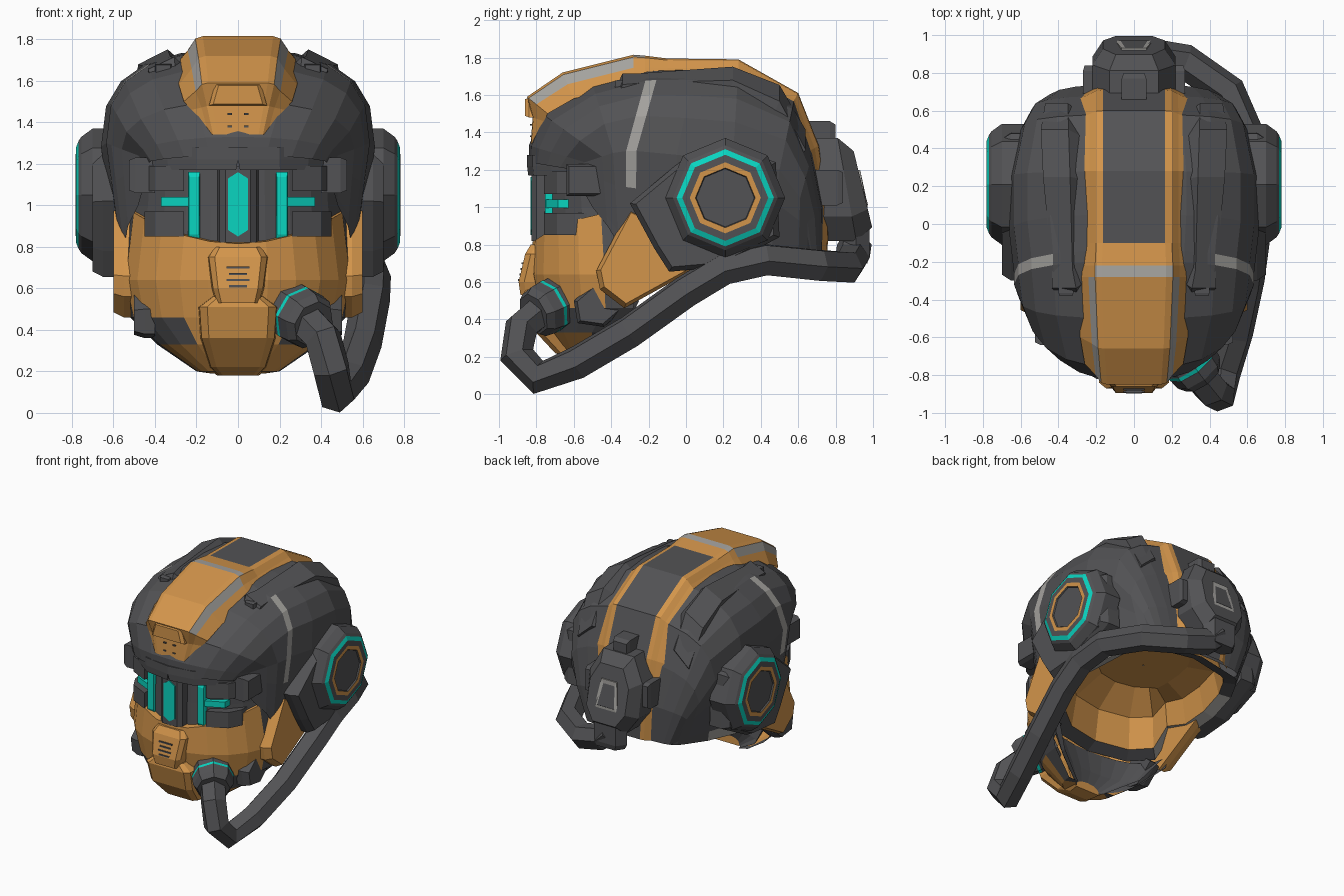
import bpy, bmesh, math
from mathutils import Vector

if "Cube" in bpy.data.objects:
    bpy.data.objects.remove(bpy.data.objects["Cube"])


def material(name, rgb):
    m = bpy.data.materials.new(name)
    m.diffuse_color = (*rgb, 1)
    m.use_nodes = True
    m.node_tree.nodes["Principled BSDF"].inputs["Base Color"].default_value = m.diffuse_color
    return m


DARK = material("dark grey", (0.085, 0.085, 0.09))
ORANGE = material("orange", (0.65, 0.30, 0.07))
GREY = material("light grey", (0.37, 0.36, 0.34))
CYAN = material("cyan", (0.003, 0.66, 0.53))


def loft(name, rings, mats, rule=lambda i, j: 0, closed=True, mirror=False):
    """Skin a list of rings; rule(i, j) picks the material of each quad."""
    bm = bmesh.new()
    vs = [[bm.verts.new(p) for p in r] for r in rings]
    n = len(rings[0])
    for i in range(len(rings) - 1):
        for j in range(n if closed else n - 1):
            k = (j + 1) % n
            f = bm.faces.new((vs[i][j], vs[i][k], vs[i + 1][k], vs[i + 1][j]))
            f.material_index = rule(i, j)
    if closed:
        bm.faces.new(vs[0][::-1])
        bm.faces.new(vs[-1])
    bmesh.ops.remove_doubles(bm, verts=bm.verts, dist=0.0005)
    bmesh.ops.recalc_face_normals(bm, faces=bm.faces)
    me = bpy.data.meshes.new(name)
    bm.to_mesh(me)
    bm.free()
    for m in mats:
        me.materials.append(m)
    ob = bpy.data.objects.new(name, me)
    bpy.context.collection.objects.link(ob)
    if mirror:
        mod = ob.modifiers.new("mirror", 'MIRROR')
        mod.merge_threshold = 0.002
    return ob


def prism(name, pts, axis, lo, hi, mat, bevel=0.0, scale=0.85, mirror=False):
    """Extrude a 2D outline from lo to hi along an axis, with a chamfer at hi."""
    cu = sum(p[0] for p in pts) / len(pts)
    cv = sum(p[1] for p in pts) / len(pts)
    d = math.copysign(bevel, hi - lo)
    levels = [(lo, 1), (hi - d, 1)] + ([(hi, scale)] if bevel else [])
    put = {'x': lambda u, v, w: (w, u, v), 'y': lambda u, v, w: (u, w, v),
           'z': lambda u, v, w: (u, v, w)}[axis]
    rings = [[put(cu + (u - cu) * s, cv + (v - cv) * s, w) for u, v in pts] for w, s in levels]
    return loft(name, rings, [mat], mirror=mirror)


def rect(u0, u1, v0, v1):
    return [(u0, v0), (u1, v0), (u1, v1), (u0, v1)]


def revolve(name, origin, axis, profile, mats, rule, n=8, mirror=False):
    q = Vector(axis).to_track_quat('Z', 'Y')
    rings = [[Vector(origin) + q @ Vector((r * math.cos(k * math.tau / n), r * math.sin(k * math.tau / n), d))
              for k in range(n)] for r, d in profile]
    return loft(name, rings, mats, rule, mirror=mirror)


# Main shell: spine point (y,z), widest point (x,y,z), lower edge point (x,y,z) per station
stations = [
    (-.84, 1.24, .44, -.60, 1.20, .44, -.58, 1.14),
    (-.84, 1.33, .48, -.54, 1.24, .48, -.50, 1.00),
    (-.77, 1.50, .56, -.45, 1.27, .53, -.42, 0.90),
    (-.50, 1.66, .61, -.39, 1.29, .55, -.36, 0.80),
    (-.20, 1.74, .635, -.32, 1.30, .56, -.32, 0.75),
    (-.14, 1.745, .635, -.265, 1.30, .56, -.27, 0.73),
    (0.05, 1.75, .66, -.05, 1.28, .57, -.05, 0.66),
    (0.28, 1.74, .66, 0.25, 1.25, .55, 0.20, 0.66),
    (0.58, 1.58, .60, 0.50, 1.20, .50, 0.45, 0.69),
    (0.68, 1.30, .54, 0.61, 1.05, .42, 0.60, 0.70),
    (0.74, 1.00, .46, 0.65, 0.92, .38, 0.65, 0.70),
    (0.73, 0.72, .36, 0.68, 0.71, .34, 0.67, 0.70)]
rings = []
for i, (py, pz, w, cy, cz, bx, by, bz) in enumerate(stations):
    ring = []
    p = (1, .95, .85)[i] if i < 3 else .74
    for k in range(6):
        a = k * math.pi / 10
        s, c = math.sin(a) ** p, max(math.cos(a), 0) ** p
        ring.append((w * s, cy + (py - cy) * c, cz + (pz - cz) * c))
    for t in (0.35, 0.85, 1):
        ring.append((w + (bx - w) * t, cy + (by - cy) * t, cz + (bz - cz) * t))
    rings.append(ring)
loft("helmet_shell", rings, [DARK, ORANGE, GREY],
     lambda i, j: 2 if (i == 4 and 2 <= j <= 5) or (i in (6, 7) and j == 7) else 0,
     closed=False, mirror=True)

# Neck opening: rim follows the jaw and shell edges, padding rises to an orange ceiling
rim = [(0, -.50, .50), (.30, -.44, .50), (.46, -.32, .52)] + [s[5:] for s in stations[5:]] + [(0, .73, .71)]
rings = [[(x * s, .1 + (y - .1) * s, z + lift + (.65 - z) * flat) for x, y, z in rim]
         for s, lift, flat in ((1, 0, 0), (.86, .03, .1), (.80, .22, .4), (.5, .27, 1), (.01, .27, 1))]
loft("neck_lining", rings, [ORANGE, GREY, DARK],
     lambda i, j: 0 if i else (1 if j in (2, 3, 4, 5) else 2), closed=False, mirror=True)

# Crest: top (y,z), base (y,z), width scale
crest = [
    (-.83, 1.34, -.79, 1.34, .60), (-.82, 1.48, -.76, 1.46, .75), (-.85, 1.59, -.74, 1.50, .87),
    (-.66, 1.72, -.60, 1.58, .95), (-.28, 1.815, -.28, 1.66, 1.03), (-.22, 1.81, -.22, 1.67, 1.03),
    (-.10, 1.795, -.10, 1.68, 1.0), (.28, 1.79, .28, 1.69, 1.0), (.60, 1.61, .56, 1.54, 1.0),
    (.71, 1.33, .66, 1.30, .99), (.765, 1.0, .71, 1.0, .93), (.755, .72, .70, .72, .85)]
rings = [[(x * s, ty + (by - ty) * t, tz + (bz - tz) * t)
          for x, t in ((0, 0), (.165, 0), (.20, .08), (.235, .45), (.30, 1))] for ty, tz, by, bz, s in crest]


def crest_colour(i, j):
    if i == 4 and j < 2 or i in (2, 3) and j == 2:
        return 2
    return 1 if i >= 6 and j == 0 else 0


loft("crest", rings, [ORANGE, DARK, GREY], crest_colour, closed=False, mirror=True)
prism("crest_hood", [(-.14, 1.48), (.14, 1.48), (.11, 1.585), (-.11, 1.585)], 'y', -.78, -.86, ORANGE, .02)
for x in (-.04, .04):
    for z in (1.38, 1.44):
        prism("crest_vent", rect(x - .01, x + .01, z - .004, z + .004), 'y', -.82, -.834, DARK)

# Raised rails beside the crest
rings = []
for x, y, z, w in ((.35, -.38, 1.60, .055), (.37, -.34, 1.685, .07), (.38, -.24, 1.69, .06), (.41, .25, 1.715, .08),
                   (.42, .50, 1.61, .085), (.41, .64, 1.36, .08)):
    p = Vector((x, y, z))
    n = (p - Vector((0, .1, .9))).normalized()
    s = Vector((n.z, 0, -n.x)).normalized()
    rings.append([p - s * w * 1.4 - n * .08, p - s * w, p + s * w, p + s * w * 1.4 - n * .08])
loft("top_rail", rings, [DARK], mirror=True)
prism("rail_lamp", rect(.32, .40, 1.62, 1.68), 'y', -.34, -.38, DARK, .015, mirror=True)

# Face: z, front y, half width, side y; visor on top, mask and chin below, then the inner rim
rows = [(1.24, -.76, .49, -.35), (1.0, -.765, .50, -.32), (.82, -.77, .51, -.30), (.815, -.82, .52, -.30),
        (.64, -.83, .56, -.27), (.46, -.79, .52, -.28), (.33, -.74, .39, -.38), (.20, -.64, .20, -.46),
        (.19, -.52, .13, -.45), (.32, -.47, .34, -.34), (.50, -.50, .47, -.25)]
rings = []
for i, (z, yf, w, ys) in enumerate(rows):
    ring = []
    for k in range(7):
        a = k * math.pi / 12
        c = max(math.cos(a), 0) ** (0.9 if i < 6 else .8)
        lift = 0.16 * math.sin(a) ** 2 if i in (2, 3) else 0
        ring.append((w * math.sin(a), ys + (yf - ys) * c, z + lift))
    rings.append(ring)
loft("face_mask", rings, [ORANGE, DARK],
     lambda i, j: 1 if i < 2 or i > 7 or j == 5 or (i == 5 and 2 <= j <= 4) else 0, closed=False, mirror=True)

# Brow and visor panels
prism("brow", [(0, -.85), (.2, -.82), (.34, -.72), (.45, -.60), (.45, -.5), (0, -.6)], 'z', 1.28, 1.17,
      DARK, .05, .96, mirror=True)
prism("visor_centre", [(-.11, -.7), (-.09, -.80), (-.06, -.825), (.06, -.825), (.09, -.80), (.11, -.7)],
      'z', .82, 1.19, DARK)
prism("centre_light", [(-.047, .88), (0, .85), (.047, .88), (.047, 1.13), (0, 1.16), (-.047, 1.13)],
      'y', -.81, -.832, CYAN)
prism("visor_light_upright", rect(.183, .24, .835, 1.16), 'y', -.68, -.755, CYAN, .01, mirror=True)
prism("visor_light_bar", [(.23, -.752), (.37, -.685), (.37, -.6), (.23, -.6)], 'z', .995, 1.04, CYAN, mirror=True)
for z0, z1 in ((.85, .97), (1.07, 1.19)):
    prism("visor_pad", [(.26, -.76), (.40, -.69), (.45, -.60), (.45, -.5), (.26, -.6)], 'z', z0, z1, DARK, mirror=True)
prism("temple_block", rect(-.64, -.44, 1.06, 1.23), 'x', .40, .525, DARK, .03, mirror=True)


# Nose guard and chin plate: z, half width, front y
def front_plate(name, levels, back):
    loft(name, [[(-w * 1.12, back, z), (-w, y + .03, z), (-w * .8, y, z), (w * .8, y, z), (w, y + .03, z),
                 (w * 1.12, back, z)] for z, w, y in levels], [ORANGE])


front_plate("nose_guard", [(.80, .11, -.83), (.75, .14, -.86), (.60, .12, -.895), (.53, .10, -.885)], -.72)
front_plate("chin_plate", [(.56, .12, -.86), (.51, .185, -.87), (.36, .175, -.83), (.22, .13, -.70), (.18, .09, -.60)], -.5)
for k in range(4):
    z, w = .70 - k * .03, .055 - (k % 2) * .012
    prism("mask_vent", rect(-w, w, z - .005, z + .005), 'y', -.86, -.879 - .006 * k, DARK)

# Cheek guards and jaw plates
prism("cheek_guard", [(-.30, 1.0), (-.48, .66), (-.46, .56), (-.33, .46), (.16, .73), (.0, .85)], 'x', .50, .60,
      ORANGE, .05, .9, mirror=True)
prism("jaw_plate", [(-.60, .50), (-.46, .62), (-.30, .48), (-.44, .36), (-.58, .38)], 'x', .40, .50,
      DARK, .05, mirror=True)

# Ear pods
prism("ear_mount", [(-.30, 1.02), (0, 1.27), (.2, 1.34), (.48, 1.24), (.50, .84), (.2, .68), (-.09, .655), (-.17, .78)],
      'x', .55, .70, DARK, .05, .92, mirror=True)
revolve("ear_pod", (0, .21, 1.05), (1, 0, 0),
        [(.32, .57), (.32, .70), (.28, .755), (.26, .768), (.23, .78), (.19, .782), (.16, .782), (.155, .772)],
        [DARK, CYAN, ORANGE], lambda i, j: {3: 1, 5: 2}.get(i, 0), mirror=True)

# Rear breathing unit
octa = [(-.22, .95), (-.13, .82), (.13, .82), (.22, .95), (.22, 1.2), (.13, 1.37), (-.13, 1.37), (-.22, 1.2)]
tilt = lambda z: (1.1 - z) * .18
loft("rear_unit", [[(x * s, y + tilt(z), 1.1 + (z - 1.1) * s) for x, z in octa]
                   for y, s in ((.70, 1), (.86, 1), (.945, .74))], [DARK])
trap = [(-.10, .98), (.10, .98), (.065, 1.2), (-.065, 1.2)]
loft("rear_badge", [[(x * s, y + tilt(z), 1.09 + (z - 1.09) * s) for x, z in trap]
                    for y, s in ((.94, 1), (.949, 1), (.95, .72), (.951, .70))],
     [GREY, DARK], lambda i, j: 1 if i == 2 else 0)
bpy.data.objects["rear_badge"].data.polygons[-1].material_index = 1
prism("rear_top_tab", rect(-.065, .065, 1.2, 1.46), 'y', .64, .80, DARK, .03)
prism("rear_side_tab", rect(.16, .27, 1.01, 1.2), 'y', .62, .84, DARK, .03, mirror=True)
prism("rear_outlet", [(-.09, .84), (.09, .84), (.14, .91), (.09, .98), (-.09, .98), (-.14, .91)], 'z', .95, .70, DARK, .04)

# Hose from the rear unit round to the mouth connector
path = [(0, .90, .80), (.08, .89, .73), (.27, .86, .68), (.5, .70, .69), (.62, .42, .72), (.645, .2, .67), (.64, 0, .55),
        (.60, -.3, .335), (.54, -.58, .17), (.475, -.79, .09), (.45, -.905, .21), (.41, -.88, .36), (.33, -.78, .44)]
cu = bpy.data.curves.new("hose", 'CURVE')
cu.dimensions = '3D'
cu.bevel_depth, cu.bevel_resolution, cu.use_fill_caps = .093, 1, True
sp = cu.splines.new('POLY')
sp.points.add(len(path) - 1)
for pt, co in zip(sp.points, path):
    pt.co = (*co, 1)
sp.use_smooth = False
cu.materials.append(DARK)
hose = bpy.data.objects.new("hose", cu)
bpy.context.collection.objects.link(hose)
bpy.context.view_layer.objects.active = hose
hose.select_set(True)
bpy.ops.object.convert(target='MESH')
revolve("hose_connector", (.20, -.60, .53), (.55, -.72, -.34),
        [(.13, 0), (.145, .08), (.145, .165), (.147, .17), (.147, .19), (.145, .195), (.14, .25), (.115, .29)],
        [DARK, CYAN], lambda i, j: 1 if i == 3 else 0)
